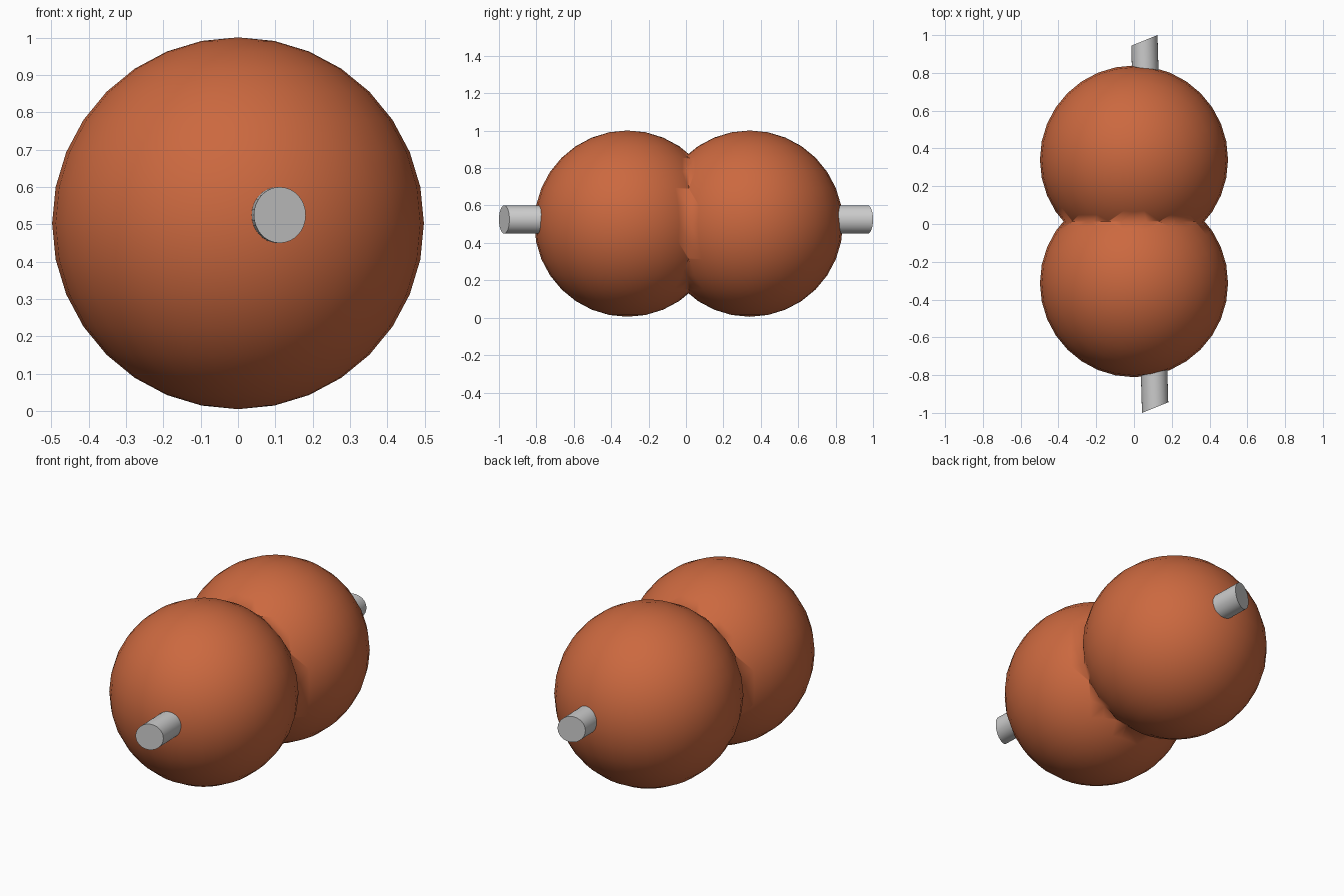
import bpy
import bmesh
from mathutils import Vector, Matrix
from math import radians

if "Cube" in bpy.data.objects:
    bpy.data.objects.remove(bpy.data.objects["Cube"])

R, ZC = 0.498, 0.503


def add_sphere(name, y):
    bpy.ops.mesh.primitive_uv_sphere_add(segments=32, ring_count=16, radius=R,
                                         location=(0, y, ZC))
    obj = bpy.context.object
    obj.name = name
    return obj


# Double-lobed body: two spheres fused together, smooth across the waist
clay = bpy.data.materials.new("clay")
clay.diffuse_color = (0.60, 0.14, 0.05, 1)
clay.use_nodes = True
clay.node_tree.nodes["Principled BSDF"].inputs["Base Color"].default_value = clay.diffuse_color

body = add_sphere("body", -0.313)
back_lobe = add_sphere("back_lobe", 0.341)
for lobe in (body, back_lobe):
    lobe.data.materials.append(clay)

union = body.modifiers.new("fuse", 'BOOLEAN')
union.operation = 'UNION'
union.solver = 'EXACT'
union.object = back_lobe
bpy.context.view_layer.objects.active = body
bpy.ops.object.modifier_apply(modifier=union.name)
bpy.data.objects.remove(back_lobe)
for p in body.data.polygons:
    p.use_smooth = True

# Rod running through both lobes, with slanted end caps
bm = bmesh.new()
bmesh.ops.create_cone(bm, cap_ends=True, segments=32, radius1=0.075,
                      radius2=0.075, depth=1)
turn = Matrix.Rotation(radians(22), 3, 'Z') @ Matrix.Rotation(radians(90), 3, 'X')
front, back = Vector((0.112, -0.972, 0.525)), Vector((0.055, 0.972, 0.525))
for v in bm.verts:
    centre = front if v.co.z > 0 else back
    v.co = centre + turn @ Vector((v.co.x, v.co.y, 0))
bmesh.ops.recalc_face_normals(bm, faces=bm.faces)
mesh = bpy.data.meshes.new("rod")
bm.to_mesh(mesh)
bm.free()
rod = bpy.data.objects.new("rod", mesh)
bpy.context.collection.objects.link(rod)
bpy.ops.object.select_all(action='DESELECT')
rod.select_set(True)
bpy.context.view_layer.objects.active = rod
bpy.ops.object.shade_smooth_by_angle(angle=radians(30))
